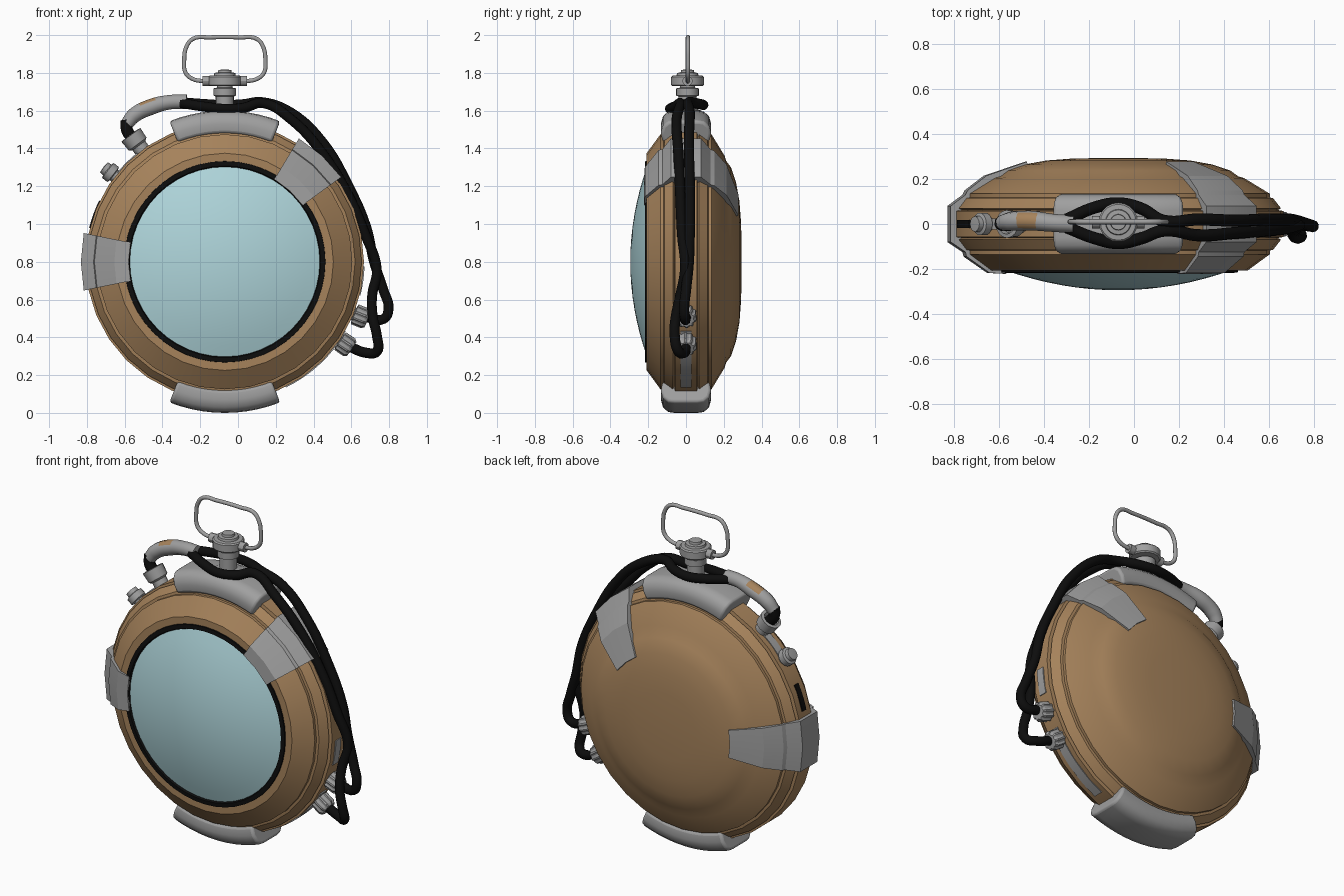
import bpy, bmesh, math
from mathutils import Vector

if "Cube" in bpy.data.objects:
    bpy.data.objects.remove(bpy.data.objects["Cube"])

CX, CZ = -0.07, 0.80          # centre of the round body


def material(name, rgb):
    m = bpy.data.materials.new(name)
    m.diffuse_color = (*rgb, 1)
    m.use_nodes = True
    m.node_tree.nodes["Principled BSDF"].inputs["Base Color"].default_value = m.diffuse_color
    return m


BROWN = material("brown_casing", (0.38, 0.225, 0.105))
GREY = material("grey_metal", (0.35, 0.35, 0.35))
BLACK = material("black_rubber", (0.004, 0.004, 0.004))
GLASS = material("pale_blue_glass", (0.43, 0.67, 0.71))


def smooth(ob, angle):
    bpy.ops.object.select_all(action='DESELECT')
    ob.select_set(True)
    bpy.context.view_layer.objects.active = ob
    bpy.ops.object.shade_smooth_by_angle(angle=math.radians(angle))


def finish(name, bm, mat, angle=30):
    bmesh.ops.remove_doubles(bm, verts=bm.verts, dist=1e-5)
    bmesh.ops.recalc_face_normals(bm, faces=bm.faces)
    me = bpy.data.meshes.new(name)
    bm.to_mesh(me)
    bm.free()
    me.materials.append(mat)
    ob = bpy.data.objects.new(name, me)
    bpy.context.collection.objects.link(ob)
    smooth(ob, angle)
    return ob


def lathe(name, profile, origin, axis, seg, mat, rib=0.0, angle=30):
    """Revolve (radius, height) points around an axis; rib makes a knurled rim."""
    bm = bmesh.new()
    q = Vector((0, 0, 1)).rotation_difference(Vector(axis).normalized())
    rings = []
    for r, h in profile:
        ring = []
        for i in range(seg):
            a = 2 * math.pi * i / seg
            rr = r - (rib * r if (i // 2) % 2 else 0)
            ring.append(bm.verts.new(Vector(origin) + q @ Vector((rr * math.cos(a), rr * math.sin(a), h))))
        rings.append(ring)
    for p, n in zip(rings, rings[1:]):
        for i in range(seg):
            j = (i + 1) % seg
            bm.faces.new((p[i], p[j], n[j], n[i]))
    return finish(name, bm, mat, angle)


def sector(name, section, mid, half, n, mat, angle=30):
    """Sweep a closed (radius, y) section along part of the rim, angles in degrees."""
    bm = bmesh.new()
    rings = []
    for i in range(n + 1):
        a = math.radians(mid - half + 2 * half * i / n)
        rings.append([bm.verts.new((CX + r * math.cos(a), y, CZ + r * math.sin(a))) for r, y in section])
    k = len(section)
    for p, q in zip(rings, rings[1:]):
        for i in range(k):
            j = (i + 1) % k
            bm.faces.new((p[i], p[j], q[j], q[i]))
    bm.faces.new(rings[0])
    bm.faces.new(rings[-1])
    return finish(name, bm, mat, angle)


def tube(name, points, radius, mat, radii=None, cyclic=False, res=6):
    cu = bpy.data.curves.new(name, 'CURVE')
    cu.dimensions = '3D'
    cu.bevel_depth = radius
    cu.bevel_resolution = 3
    cu.resolution_u = res
    cu.use_fill_caps = True
    sp = cu.splines.new('BEZIER')
    sp.bezier_points.add(len(points) - 1)
    sp.use_cyclic_u = cyclic
    for i, (bp, p) in enumerate(zip(sp.bezier_points, points)):
        bp.co = p
        bp.handle_left_type = bp.handle_right_type = 'AUTO'
        bp.radius = radii[i] if radii else 1
    cu.materials.append(mat)
    ob = bpy.data.objects.new(name, cu)
    bpy.context.collection.objects.link(ob)
    bpy.ops.object.select_all(action='DESELECT')
    ob.select_set(True)
    bpy.context.view_layer.objects.active = ob
    bpy.ops.object.convert(target='MESH')
    ob = bpy.context.object
    smooth(ob, 50)
    return ob


def rim_point(deg, r):
    a = math.radians(deg)
    return (CX + r * math.cos(a), 0, CZ + r * math.sin(a)), (math.cos(a), 0, math.sin(a))


# Casing with domed back and stepped rim
C = (CX, 0, CZ)
lathe("casing", [(0, .295), (.2, .292), (.32, .283), (.42, .265), (.50, .238), (.535, .212), (.56, .205),
                 (.675, .135), (.675, .118), (.69, .115), (.725, .07), (.712, .062), (.737, .058),
                 (.737, -.058), (.712, -.062), (.725, -.07), (.69, -.115), (.675, -.118), (.675, -.135),
                 (.575, -.208), (.53, -.208), (.52, -.17)], C, (0, 1, 0), 32, BROWN)

# Glass and its black seal
lathe("glass_seal", [(.536, -.18), (.532, -.216), (.508, -.218), (.49, -.18)], C, (0, 1, 0), 48, BLACK)
R = .508
lathe("glass_dome", [(R * i / 8, -.205 - .09 * (1 - (i / 8) ** 2)) for i in range(9)], C, (0, 1, 0), 48, GLASS)

# Side clamps wrapping the rim
clamp = [(.51, -.222), (.585, -.218), (.69, -.145), (.695, -.125), (.762, -.08), (.762, .08),
         (.695, .13), (.685, .15), (.60, .215), (.415, .278), (.41, .25), (.55, .1), (.5, -.18)]
sector("left_clamp", clamp, 180, 11.5, 2, GREY, 15)
sector("upper_right_clamp", clamp, 47.5, 11.5, 2, GREY, 15)

# Rounded bumpers at top and bottom
bumper = [(.68, -.125), (.73, -.133), (.77, -.122), (.795, -.095), (.80, -.06),
          (.80, .06), (.795, .095), (.77, .122), (.73, .133), (.68, .125)]
for nm, mid in (("top_bumper", 90), ("bottom_bumper", 270)):
    ob = sector(nm, bumper, mid, 21.5, 10, GREY, 50)
    mod = ob.modifiers.new("round_ends", 'BEVEL')
    mod.width, mod.segments = .015, 3
    mod.limit_method, mod.angle_limit = 'ANGLE', math.radians(50)

# Worn strips and dark slot on the rim
for nm, mid, half, w, mat in (("lower_rim_wear", -47, 17, .028, GREY), ("side_rim_wear", -8, 6, .025, GREY),
                              ("upper_rim_wear", 136, 8, .025, GREY), ("rim_slot", 160, 6, .018, BLACK)):
    sector(nm, [(.73, -w), (.74, -w), (.74, w), (.73, w)], mid, half, 8, mat)

# Crown, hinge and wire bow
lathe("crown", [(0, 1.55), (.075, 1.55), (.075, 1.60), (.048, 1.61), (.048, 1.675), (.06, 1.68), (.06, 1.718),
                (.04, 1.722), (.04, 1.73), (.08, 1.73), (.087, 1.737), (.087, 1.778), (.08, 1.785), (.058, 1.787),
                (.055, 1.80), (.036, 1.802), (.034, 1.816), (0, 1.818)], (CX, .008, 0), (0, 0, 1), 20, GREY)
lathe("bow_hinge", [(0, -.117), (.027, -.117), (.027, .117), (0, .117)], (CX, .008, 1.757), (1, 0, 0), 12, GREY)
half_bow = [(.11, 1.755), (.17, 1.768), (.207, 1.80), (.215, 1.86), (.20, 1.945), (.165, 1.982), (.08, 1.988)]
bow = [(CX - x, .01, z) for x, z in half_bow] + [(CX + x, .01, z) for x, z in reversed(half_bow)]
tube("wire_bow", bow, .0115, GREY)

# Two cables looping round the crown and down the right side
tube("cable_back", [(-.30, .02, 1.645), (-.17, .075, 1.635), (-.07, .092, 1.63), (.03, .07, 1.635),
                    (.13, .015, 1.645), (.28, .02, 1.59), (.45, .015, 1.43), (.585, .02, 1.2), (.68, .02, .98),
                    (.72, .015, .8), (.77, 0, .65), (.797, -.01, .55), (.77, -.005, .497), (.67, 0, .51)],
     .027, BLACK)
tube("cable_front", [(-.30, -.015, 1.64), (-.17, -.065, 1.62), (-.07, -.085, 1.61), (.03, -.065, 1.615),
                     (.13, -.03, 1.64), (.28, -.05, 1.555), (.45, -.04, 1.37), (.585, -.03, 1.15),
                     (.675, -.02, .94), (.735, -.005, .76), (.71, -.03, .62), (.715, -.055, .5),
                     (.735, -.06, .41), (.735, -.04, .325), (.68, -.01, .318), (.58, 0, .355)],
     .027, BLACK)

# Sleeve joining both cables, with worn brown patch on top
sleeve = tube("cable_sleeve", [(-.27, 0, 1.647), (-.36, .005, 1.645), (-.46, .015, 1.62), (-.55, .012, 1.575),
                               (-.588, .005, 1.53)], .042, GREY, [.95, .95, 1.05, 1.0, .85])
sleeve.data.materials.append(BROWN)
for f in sleeve.data.polygons:
    if -.52 < f.center.x < -.43 and f.normal.z > .6:
        f.material_index = 1
tube("sleeve_lead", [(-.59, .005, 1.55), (-.585, 0, 1.49), (-.54, 0, 1.44)], .032, BLACK)

# Socket, push button and knurled cable plugs on the rim
o, d = rim_point(126.5, 0)
lathe("cable_socket", [(0, .70), (.042, .70), (.042, .765), (.058, .775), (.062, .835), (.045, .838), (.04, .81),
                       (0, .81)], o, d, 16, GREY)
o, d = rim_point(142, 0)
lathe("push_button", [(0, .71), (.035, .71), (.035, .745), (.05, .75), (.05, .785), (.036, .79), (.034, .812),
                      (0, .815)], o, d, 14, GREY)
for nm, deg in (("upper_plug", -22), ("lower_plug", -34.5)):
    o, d = rim_point(deg, 0)
    lathe(nm, [(0, .71), (.035, .71), (.035, .738), (.056, .742), (.056, .80), (.045, .815), (0, .818)],
          o, d, 40, GREY, rib=.12)
